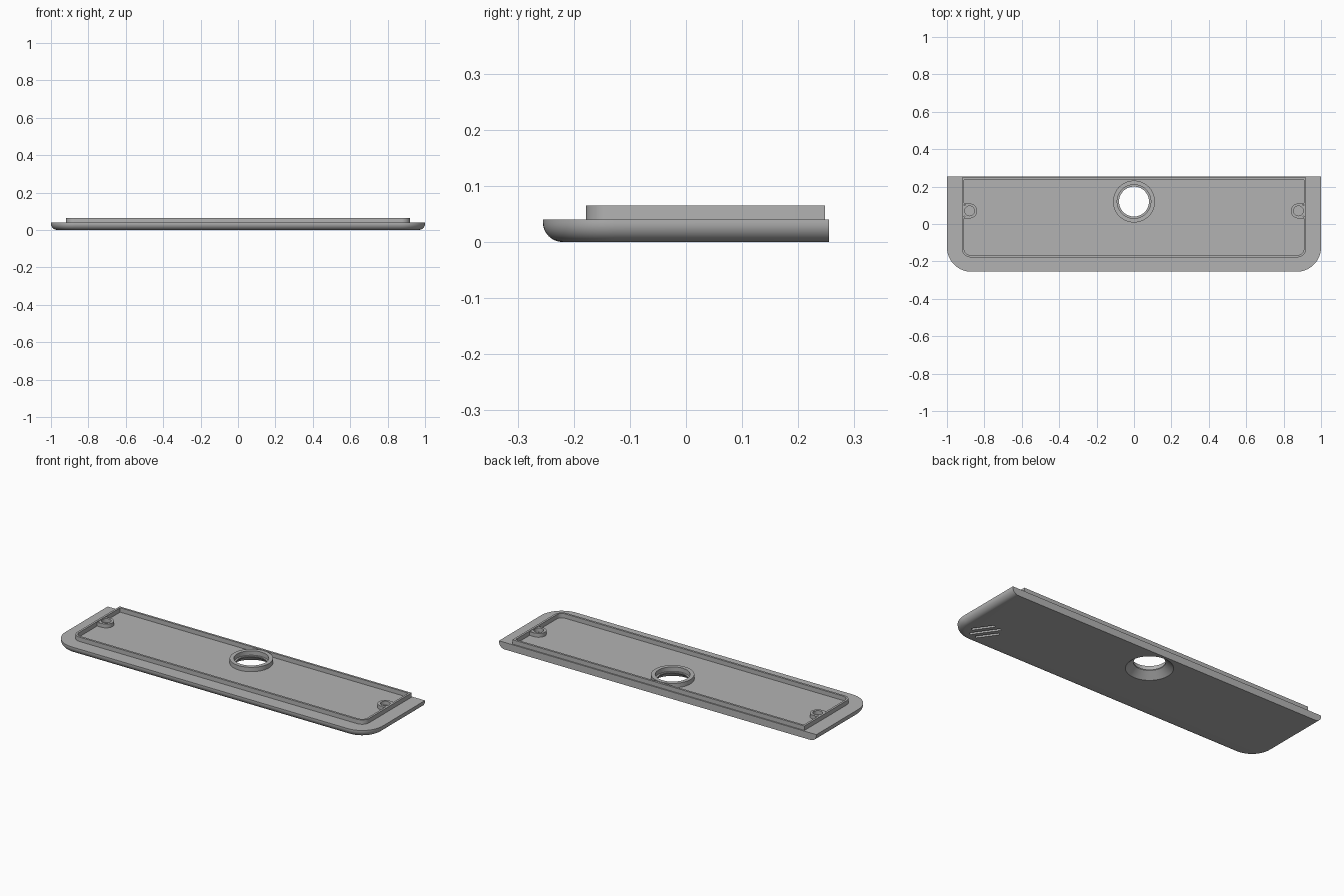
import bpy, bmesh, math
from mathutils import Matrix

cube = bpy.data.objects.get("Cube")
if cube:
    bpy.data.objects.remove(cube)

grey = bpy.data.materials.new("plain grey")
grey.use_nodes = True
grey.diffuse_color = (0.45, 0.45, 0.45, 1)
grey.node_tree.nodes["Principled BSDF"].inputs["Base Color"].default_value = grey.diffuse_color


def make(name, bm):
    bmesh.ops.recalc_face_normals(bm, faces=bm.faces)
    mesh = bpy.data.meshes.new(name)
    bm.to_mesh(mesh)
    bm.free()
    mesh.materials.append(grey)
    ob = bpy.data.objects.new(name, mesh)
    bpy.context.collection.objects.link(ob)
    return ob


def outline(half, front, back, r, steps=16):
    """Rectangle with rounded front corners and square back corners."""
    pts = [(half, back), (-half, back)]
    for sx, start in ((-1, math.pi), (1, 1.5 * math.pi)):
        for i in range(steps + 1):
            a = start + i / steps * math.pi / 2
            pts.append((sx * (half - r) + r * math.cos(a), front + r + r * math.sin(a)))
    return pts


def circle(r, n=64):
    return [(r * math.cos(2 * math.pi * i / n), r * math.sin(2 * math.pi * i / n)) for i in range(n)]


def loft(name, loops, caps=True):
    """Skin a stack of (points, z) loops; without caps, close it into a ring."""
    bm = bmesh.new()
    rings = [[bm.verts.new((x, y, z)) for x, y in pts] for pts, z in loops]
    pairs = list(zip(rings, rings[1:]))
    if caps:
        bm.faces.new(rings[0])
        bm.faces.new(rings[-1])
    else:
        pairs.append((rings[-1], rings[0]))
    for a, b in pairs:
        n = len(a)
        for i in range(n):
            j = (i + 1) % n
            bm.faces.new((a[i], a[j], b[j], b[i]))
    return make(name, bm)


def tube(name, outer, inner, z0, z1):
    return loft(name, [(outer, z0), (outer, z1), (inner, z1), (inner, z0)], caps=False)


def box(name, size, loc, angle=0):
    bm = bmesh.new()
    bmesh.ops.create_cube(bm, size=1, matrix=Matrix.Translation(loc)
                          @ Matrix.Rotation(angle, 4, 'Z') @ Matrix.Diagonal((*size, 1)))
    return make(name, bm)


def cut(target, cutter):
    mod = target.modifiers.new("cut", 'BOOLEAN')
    mod.operation, mod.solver, mod.object = 'DIFFERENCE', 'EXACT', cutter
    bpy.context.view_layer.objects.active = target
    bpy.ops.object.modifier_apply(modifier=mod.name)
    bpy.data.objects.remove(cutter)


TOP, RIM_TOP, FILLET = 0.04, 0.065, 0.035
HOLE_Y = 0.12

# Base plate: bottom edge rounded along the sides and front, flat at the back
layers = []
for i in range(11):
    a = i / 10 * math.pi / 2
    d = FILLET * (1 - math.sin(a))
    layers.append((outline(1 - d, -0.255 + d, 0.255, 0.13 - d), FILLET * (1 - math.cos(a))))
layers.append((outline(1, -0.255, 0.255, 0.13), TOP))
plate = loft("base_plate", layers)

# Central opening, flared towards the underside
opening = loft("opening_cutter", [(circle(0.121), -0.001), (circle(0.08), 0.034), (circle(0.08), 0.08)])
opening.data.transform(Matrix.Translation((0, HOLE_Y, 0)))
cut(plate, opening)

# Three slanted blind slots under the front left corner
SLANT = math.radians(125)
for k, length in ((-1, 0.12), (0, 0.16), (1, 0.12)):
    x = 0.86 + k * 0.04 * math.sin(SLANT)
    y = -0.125 - k * 0.04 * math.cos(SLANT)
    cut(plate, box("slot_cutter", (length, 0.016, 0.03), (x, y, 0), SLANT))

# Thin raised rim
tube("rim", outline(0.92, -0.178, 0.248, 0.045), outline(0.908, -0.166, 0.236, 0.033),
     TOP - 0.002, RIM_TOP)

# Collar around the opening
collar = tube("opening_collar", circle(0.112), circle(0.09), TOP - 0.002, RIM_TOP)
collar.location.y = HOLE_Y

# Screw bosses, each tied to the rim by two short webs
for side, s in (("left", 1), ("right", -1)):
    boss = tube(side + "_screw_boss", circle(0.04, 40), circle(0.026, 40), TOP - 0.002, 0.062)
    boss.location = (s * 0.879, 0.07, 0)
    for end, t in (("back", 1), ("front", -1)):
        box(f"{side}_{end}_boss_web", (0.03, 0.008, 0.022), (s * 0.898, 0.07 + t * 0.037, 0.05))

# Smooth the curves, keep the edges crisp
bpy.ops.object.select_all(action='DESELECT')
for ob in bpy.context.collection.objects:
    if ob.type == 'MESH' and grey.name in ob.data.materials:
        ob.select_set(True)
        bpy.context.view_layer.objects.active = ob
bpy.ops.object.shade_smooth_by_angle(angle=math.radians(30))
